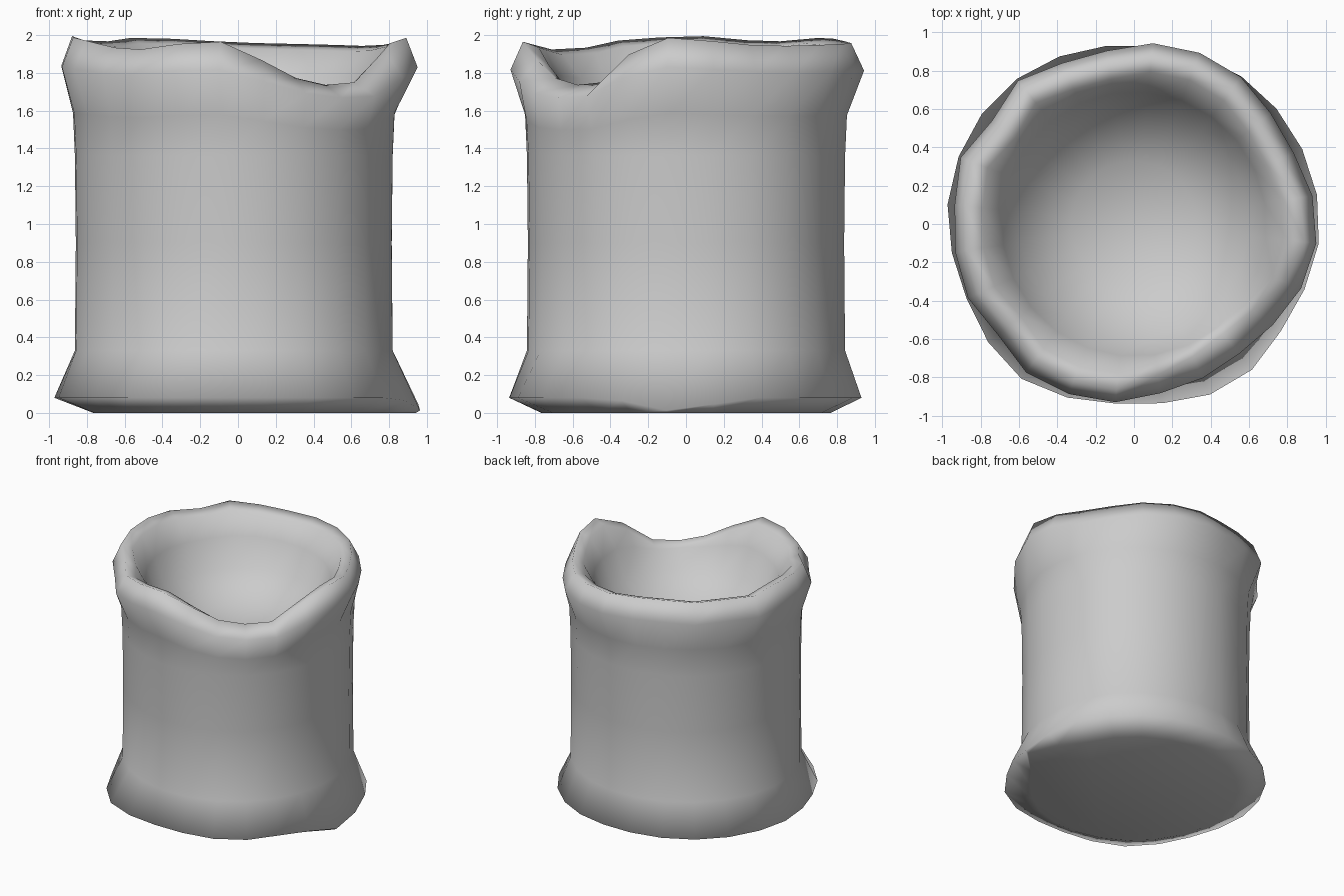
import bpy, bmesh, math

if "Cube" in bpy.data.objects:
    bpy.data.objects.remove(bpy.data.objects["Cube"])

N = 24

# key values around the sack: (angle in degrees, value), interpolated between
RIM_R = [(0, .96), (30, .90), (60, .96), (83, .95), (110, .89), (124, .99), (140, .90),
         (158, .97), (180, .93), (200, .96), (217, .91), (235, .96), (262, .94),
         (280, .89), (308, .87), (322, .89), (345, .95)]
RIM_Z = [(0, 1.98), (30, 1.94), (60, 1.95), (90, 1.96), (125, 1.99), (150, 1.96),
         (178, 2.0), (205, 1.97), (228, 1.91), (245, 1.95), (270, 1.97), (285, 1.80),
         (298, 1.76), (312, 1.73), (324, 1.75), (337, 1.88), (350, 1.99)]
BODY_R = [(0, .82), (40, .86), (90, .845), (180, .87), (270, .845), (315, .84)]
FLARE_R = [(0, .97), (25, .96), (60, .95), (90, .93), (135, .98), (172, .98), (200, .95),
           (233, 1.0), (270, .93), (303, .99), (328, .94), (355, .97)]
EAR = [(0, .9), (20, 0), (335, 0), (353, 1)]


def around(table, deg):
    pts = table + [(table[0][0] + 360, table[0][1])]
    deg %= 360
    for (a, u), (b, v) in zip(pts, pts[1:]):
        if a <= deg <= b:
            return u + (v - u) * (deg - a) / (b - a)
    return pts[0][1]


def profile(deg):
    # cross-section from base edge, up the wall, over the rim, into the bowl
    rr, rz = around(RIM_R, deg), around(RIM_Z, deg)
    br, fr, ear = around(BODY_R, deg), around(FLARE_R, deg), around(EAR, deg)
    drop = rz - 1.97
    base = .77 + .18 * ear
    return [(base, 0),
            (fr, .08 * (1 - .85 * ear)),
            (br, .33),
            (br - .005, .9),
            (br, 1.36),
            (br + .01, 1.58 + drop * .35),
            (rr, 1.82 + drop * .65),
            (rr - .065 + drop * .3, rz),
            (rr - .15 + drop * .1, rz - .03),
            (.69, 1.79 + drop * .4),
            (.60, 1.57),
            (.33, 1.40)]


bm = bmesh.new()
columns = []
for i in range(N):
    deg = i * 360 / N - 6
    a = math.radians(deg)
    columns.append([bm.verts.new((r * math.cos(a), r * math.sin(a), z)) for r, z in profile(deg)])

# walls, base disc and bowl centre
centre = bm.verts.new((0, 0, 1.35))
for i in range(N):
    c, d = columns[i], columns[(i + 1) % N]
    for j in range(len(c) - 1):
        bm.faces.new((c[j], d[j], d[j + 1], c[j + 1]))
    bm.faces.new((c[-1], d[-1], centre))
bm.faces.new([c[0] for c in reversed(columns)])
bmesh.ops.recalc_face_normals(bm, faces=bm.faces)

# smooth cloth shading everywhere
for f in bm.faces:
    f.smooth = True

mesh = bpy.data.meshes.new("open_sack")
bm.to_mesh(mesh)
bm.free()
sack = bpy.data.objects.new("open_sack", mesh)
bpy.context.collection.objects.link(sack)
